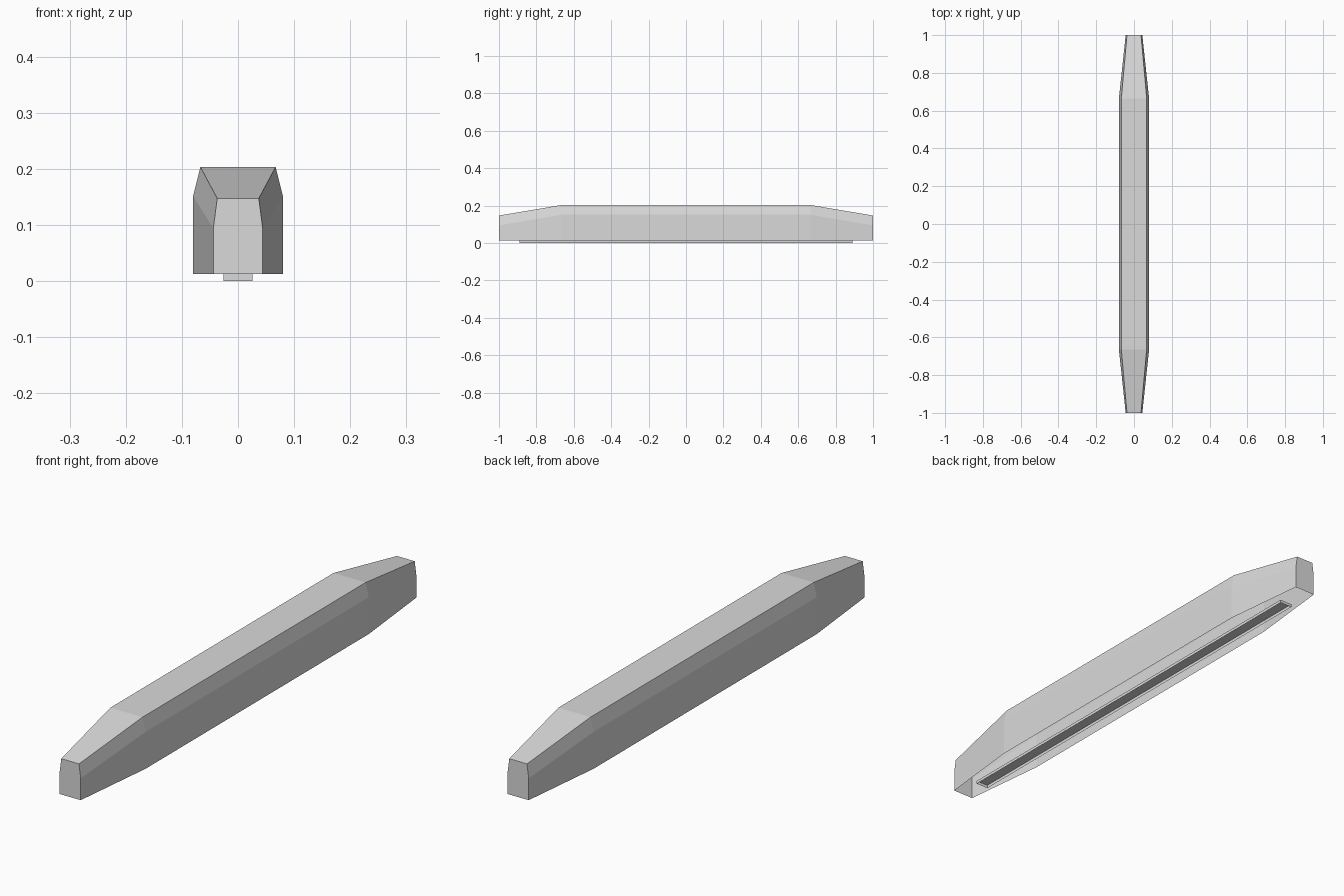
import bpy
import bmesh

cube = bpy.data.objects.get("Cube")
if cube:
    bpy.data.objects.remove(cube, do_unlink=True)

light_grey = bpy.data.materials.new("light grey")
light_grey.use_nodes = True
light_grey.diffuse_color = (0.7, 0.7, 0.7, 1)
shader = light_grey.node_tree.nodes["Principled BSDF"]
shader.inputs["Base Color"].default_value = (0.7, 0.7, 0.7, 1)

BASE = 0.012


def open_shell(name, stations):
    """Loft mirrored half-sections along y, cap the ends, leave the bottom open."""
    bm = bmesh.new()
    rings = []
    for y, half in stations:
        section = half + [(-x, z) for x, z in reversed(half)]
        rings.append([bm.verts.new((x, y, z)) for x, z in section])
    for a, b in zip(rings, rings[1:]):
        for i in range(len(a) - 1):
            bm.faces.new((a[i], b[i], b[i + 1], a[i + 1]))
    bm.faces.new(rings[0])
    bm.faces.new(reversed(rings[-1]))
    mesh = bpy.data.meshes.new(name)
    bm.to_mesh(mesh)
    bm.free()
    mesh.materials.append(light_grey)
    obj = bpy.data.objects.new(name, mesh)
    bpy.context.collection.objects.link(obj)


# Long housing: chamfered section, tapered at both ends
middle = [(0.08, BASE), (0.08, 0.151), (0.067, 0.203)]
tip = [(0.044, BASE), (0.044, 0.094), (0.037, 0.147)]
open_shell("housing", [(-1, tip), (-0.665, middle), (0.665, middle), (1, tip)])

# Shallow tray under the housing, open downwards
tray = [(0.026, 0), (0.026, BASE)]
open_shell("underside_tray", [(-0.89, tray), (0.89, tray)])
